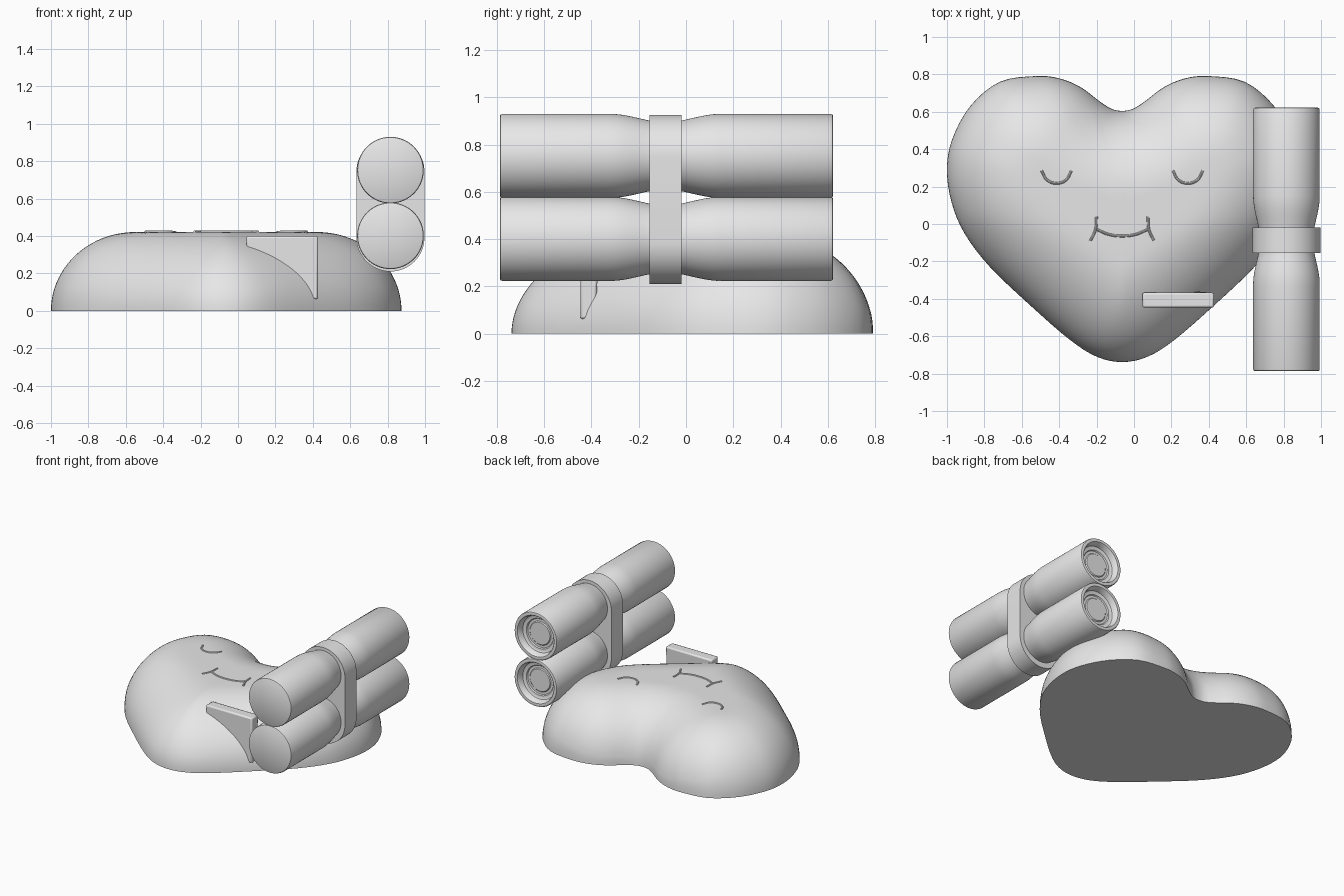
import bpy, bmesh, math
from mathutils import Vector, kdtree

if "Cube" in bpy.data.objects:
    bpy.data.objects.remove(bpy.data.objects["Cube"], do_unlink=True)

GREY = (0.8, 0.8, 0.8, 1)
grey = bpy.data.materials.new("plain_grey")
grey.use_nodes = True
grey.diffuse_color = GREY
grey.node_tree.nodes["Principled BSDF"].inputs["Base Color"].default_value = GREY

CX, TOP = -0.063, 0.422


def add_object(name, data, angle=35):
    ob = bpy.data.objects.new(name, data)
    bpy.context.collection.objects.link(ob)
    ob.data.materials.clear()
    ob.data.materials.append(grey)
    bpy.ops.object.select_all(action='DESELECT')
    ob.select_set(True)
    bpy.context.view_layer.objects.active = ob
    bpy.ops.object.shade_smooth_by_angle(angle=math.radians(angle))
    return ob


def finish(name, bm, angle=35):
    bmesh.ops.recalc_face_normals(bm, faces=bm.faces)
    me = bpy.data.meshes.new(name)
    bm.to_mesh(me)
    bm.free()
    return add_object(name, me, angle)


def smooth_loop(pts, steps):
    """Closed Catmull-Rom loop through the points."""
    out, n = [], len(pts)
    for i in range(n):
        a, b, c, d = (Vector(pts[(i + k) % n]) for k in (-1, 0, 1, 2))
        for s in range(steps):
            t = s / steps
            out.append(0.5 * (2 * b + (c - a) * t + (2 * a - 5 * b + 4 * c - d) * t * t
                              + (3 * b - a - 3 * c + d) * t ** 3))
    return out


# Heart outline, one half mirrored
half = [(0, .605), (.055, .615), (.12, .655), (.22, .73), (.33, .777), (.455, .791),
        (.655, .76), (.815, .627), (.912, .445), (.937, .28), (.91, .107), (.841, -.054),
        (.707, -.23), (.493, -.434), (.279, -.62), (.135, -.71), (0, -.738)]
loop = half + [(-x, y) for x, y in half[-2:0:-1]]
outline = [Vector((p.x + CX, p.y, 0)) for p in smooth_loop(loop, 16)]
edge_tree = kdtree.KDTree(len(outline))
for i, p in enumerate(outline):
    edge_tree.insert(p, i)
edge_tree.balance()


def heart_height(x, y):
    d = edge_tree.find(Vector((x, y, 0)))[2]
    reach = 0.45 + 0.25 * max(0, -y)
    return TOP * math.sqrt(max(0, 1 - (1 - min(d / reach, 1)) ** 2))


# Puffy heart body: rings shrinking to the middle, lifted by edge distance
bm = bmesh.new()
centre = Vector((CX, 0.1, 0))
rings, count = [], 32
for r in range(count):
    s = math.cos(math.pi / 2 * r / count)
    ring = []
    for p in outline[::4]:
        q = centre.lerp(p, s)
        ring.append(bm.verts.new((q.x, q.y, heart_height(q.x, q.y) if r else 0)))
    rings.append(ring)
peak = bm.verts.new((centre.x, centre.y, TOP))
n = len(rings[0])
for a, b in zip(rings, rings[1:]):
    for i in range(n):
        j = (i + 1) % n
        bm.faces.new((a[i], a[j], b[j], b[i]))
for i in range(n):
    bm.faces.new((rings[-1][i], rings[-1][(i + 1) % n], peak))
for _ in range(3):
    bmesh.ops.smooth_vert(bm, verts=[v for ring in rings[5:] for v in ring], factor=0.5,
                          use_axis_z=True)
bm.faces.new(rings[0])
finish("heart_body", bm, 50)


# Face lines: slim tubes lying on the heart
def face_line(name, pts, radius=0.007):
    cu = bpy.data.curves.new(name + "_path", 'CURVE')
    cu.dimensions = '3D'
    cu.bevel_depth, cu.bevel_resolution, cu.use_fill_caps = radius, 2, True
    sp = cu.splines.new('BEZIER')
    sp.bezier_points.add(len(pts) - 1)
    for bp, (x, y) in zip(sp.bezier_points, pts):
        bp.co = (x + CX, y, heart_height(x + CX, y))
        bp.handle_left_type = bp.handle_right_type = 'AUTO'
    path = bpy.data.objects.new(name + "_path", cu)
    bpy.context.collection.objects.link(path)
    bpy.context.view_layer.update()
    me = bpy.data.meshes.new_from_object(path.evaluated_get(
        bpy.context.evaluated_depsgraph_get()))
    bpy.data.objects.remove(path)
    add_object(name, me)


for side, label in ((1, "left"), (-1, "right")):
    face_line("closed_eye_" + label, [(side * 0.351 + x, y) for x, y in
              ((-.08, .285), (-.05, .235), (0, .218), (.05, .235), (.08, .285))])
    face_line("cheek_line_" + label, [(side * x, y) for x, y in
              ((.137, .04), (.143, -.03), (.17, -.09))])
face_line("smile", [(-.135, -.03), (-.07, -.056), (0, -.064), (.07, -.056), (.135, -.03)])


# Tubes: lathed along y, pinched at the strap, hollowed at the back
def lathe(name, profile, x, z, seg=64):
    bm = bmesh.new()
    rings = [[bm.verts.new((x + r * math.cos(2 * math.pi * k / seg), y,
                            z + r * math.sin(2 * math.pi * k / seg))) for k in range(seg)]
             for y, r in profile]
    for a, b in zip(rings, rings[1:]):
        for k in range(seg):
            m = (k + 1) % seg
            bm.faces.new((a[k], a[m], b[m], b[k]))
    bm.faces.new(rings[0])
    bm.faces.new(rings[-1])
    return finish(name, bm)


TX, R, PINCH, STRAP_Y = 0.815, 0.178, 0.147, -0.087


def waist(y):
    t = min(max((abs(y - STRAP_Y) - 0.05) / 0.19, 0), 1)
    return PINCH + (R - PINCH) * math.sin(t * math.pi / 2) ** 1.3


profile = [(-.787, .170), (-.784, .175), (-.776, R)]
profile += [(STRAP_Y + k * 0.02, waist(STRAP_Y + k * 0.02)) for k in range(-13, 14)]
profile += [(.612, R), (.62, .174), (.622, .168), (.62, .152), (.612, .146), (.575, .138),
            (.57, .13), (.57, .112), (.562, .106), (.562, .088), (.568, .082), (.568, .07)]
for label, z in (("upper", 0.752), ("lower", 0.401)):
    lathe(label + "_tube", profile, TX, z)

# Strap: bevelled stadium slab around both tubes
bm = bmesh.new()
ring = []
for k in range(66):
    a = math.pi * (k if k < 33 else k - 1) / 32
    ring.append(bm.verts.new((TX + 0.182 * math.cos(a), STRAP_Y - 0.068,
                              (0.744 if k < 33 else 0.392) + 0.182 * math.sin(a))))
face = bm.faces.new(ring)
out = bmesh.ops.extrude_face_region(bm, geom=[face])
bmesh.ops.translate(bm, vec=(0, 0.136, 0),
                    verts=[v for v in out["geom"] if isinstance(v, bmesh.types.BMVert)])
finish("strap", bm)

# Bracket: curved plate with softened edges
shape = [(.045, .4), (.045, .326), (.085, .31), (.125, .289), (.19, .253), (.25, .209),
         (.295, .17), (.33, .128), (.35, .095), (.366, .062), (.428, .062), (.428, .4)]
bm = bmesh.new()
face = bm.faces.new([bm.verts.new((x, -0.447, z)) for x, z in shape])
out = bmesh.ops.extrude_face_region(bm, geom=[face])
for v in out["geom"]:
    if isinstance(v, bmesh.types.BMVert):
        v.co.y += 0.08 if v.co.z > 0.15 else 0.065
bracket = finish("bracket", bm)
bevel = bracket.modifiers.new("soft_edges", 'BEVEL')
bevel.width, bevel.segments = 0.01, 2
bevel.limit_method, bevel.angle_limit = 'ANGLE', math.radians(35)
